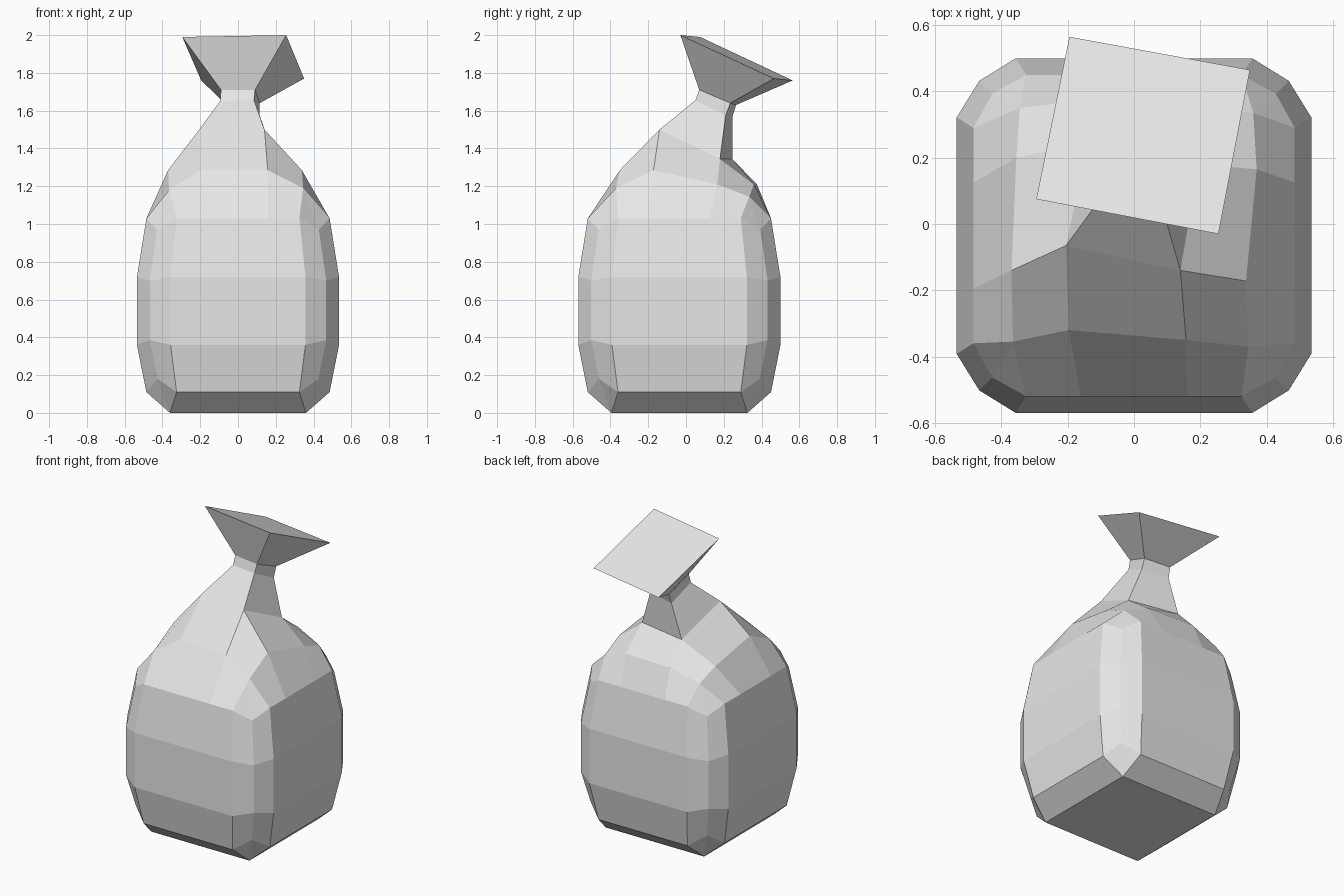
import bpy, bmesh
from mathutils import Vector

cube = bpy.data.objects.get("Cube")
if cube:
    bpy.data.objects.remove(cube, do_unlink=True)

mat = bpy.data.materials.new("light grey cloth")
mat.use_nodes = True
colour = (0.8, 0.8, 0.8, 1)
mat.diffuse_color = colour
mat.node_tree.nodes["Principled BSDF"].inputs["Base Color"].default_value = colour

YC = -0.035     # centre of the body in y
FOLD = 0.16     # position of the gathered folds along each side
bm = bmesh.new()


def add(points):
    return [bm.verts.new(p) for p in points]


def body_ring(z, depth, half, corner, corner_z):
    """Rounded square: five points per side, counter-clockwise from the front-left corner."""
    side = [(-corner, -corner, corner_z), (-half, -depth, z), (-FOLD, -depth, z),
            (FOLD, -depth, z), (half, -depth, z)]
    pts = []
    for turn in range(4):
        for x, y, h in side:
            for _ in range(turn):
                x, y = -y, x
            pts.append((x, y + YC, h))
    return add(pts)


def bridge(a, b):
    n = len(a)
    for i in range(n):
        j = (i + 1) % n
        face = []
        for v in (a[i], a[j], b[j], b[i]):
            if v not in face:
                face.append(v)
        if len(face) > 2:
            bm.faces.new(face)


# Body, from the flat base to the shoulder
rings = [body_ring(*r) for r in (
    (0.00, 0.36, 0.36, 0.36, 0.00),
    (0.11, 0.485, 0.325, 0.425, 0.18),
    (0.36, 0.535, 0.357, 0.467, 0.385),
    (0.72, 0.535, 0.357, 0.467, 0.70),
    (1.03, 0.485, 0.325, 0.428, 0.97))]
for low, high in zip(rings, rings[1:]):
    bridge(low, high)
bm.faces.new(rings[0][::-1])

# Shoulder: each corner closes a rounded corner of the body, with two fold points between
shoulder = add([
    (-0.365, -0.355, 1.18), (-0.197, -0.32, 1.285), (0.157, -0.35, 1.285),
    (0.345, -0.37, 1.19), (0.338, -0.172, 1.285), (0.37, 0.165, 1.21),
    (0.36, 0.335, 1.145), (0.19, 0.36, 1.21), (-0.145, 0.375, 1.21),
    (-0.345, 0.35, 1.15), (-0.355, 0.20, 1.21), (-0.37, -0.14, 1.285)])
spread = []
for s in range(0, 12, 3):
    nxt = shoulder[(s + 3) % 12]
    spread += [shoulder[s], shoulder[s], shoulder[s + 1], shoulder[s + 2], nxt]
bridge(rings[-1], spread)

# Gathered neck and flared, tilted mouth
neck = [add(p) for p in (
    [(-0.205, -0.065, 1.50), (0.14, -0.14, 1.50), (0.195, 0.18, 1.345), (-0.14, 0.245, 1.345)],
    [(-0.095, 0.085, 1.65), (0.085, 0.05, 1.655), (0.115, 0.21, 1.575), (-0.065, 0.245, 1.565)],
    [(-0.09, 0.10, 1.71), (0.09, 0.07, 1.71), (0.115, 0.235, 1.64), (-0.06, 0.265, 1.63)],
    [(-0.295, 0.075, 1.99), (0.255, -0.03, 2.0), (0.35, 0.465, 1.77), (-0.195, 0.565, 1.76)])]
for i in range(4):
    s = 3 * i
    j = (i + 1) % 4
    bm.faces.new((shoulder[s], shoulder[s + 1], neck[0][i], shoulder[s - 1]))
    bm.faces.new((shoulder[s + 1], shoulder[s + 2], neck[0][j], neck[0][i]))
for low, high in zip(neck, neck[1:]):
    bridge(low, high)
bm.faces.new(neck[-1])

bmesh.ops.remove_doubles(bm, verts=bm.verts[:], dist=0.0005)
bmesh.ops.recalc_face_normals(bm, faces=bm.faces[:])
mesh = bpy.data.meshes.new("tied_sack")
bm.to_mesh(mesh)
bm.free()
mesh.materials.append(mat)
sack = bpy.data.objects.new("tied_sack", mesh)
bpy.context.scene.collection.objects.link(sack)
